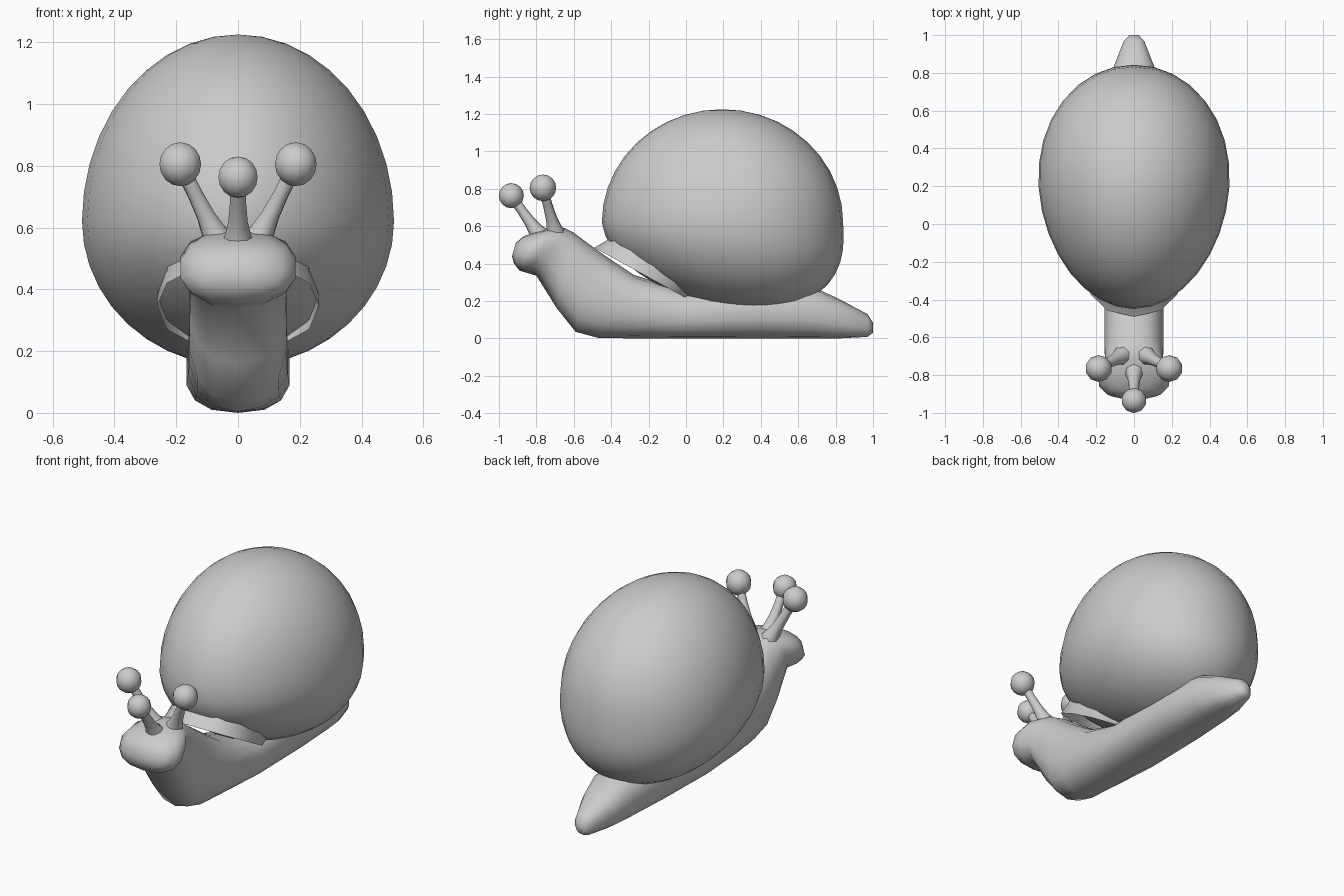
import bpy, bmesh, math
from mathutils import Vector

if "Cube" in bpy.data.objects:
    bpy.data.objects.remove(bpy.data.objects["Cube"])


def finish(name, bm, angle=60):
    bmesh.ops.recalc_face_normals(bm, faces=bm.faces)
    me = bpy.data.meshes.new(name)
    bm.to_mesh(me)
    bm.free()
    ob = bpy.data.objects.new(name, me)
    bpy.context.collection.objects.link(ob)
    bpy.ops.object.select_all(action='DESELECT')
    ob.select_set(True)
    bpy.context.view_layer.objects.active = ob
    bpy.ops.object.shade_smooth_by_angle(angle=math.radians(angle))
    return ob


def loft(name, rings, caps=True):
    bm = bmesh.new()
    loops = [[bm.verts.new(p) for p in r] for r in rings]
    n = len(loops[0])
    for a, b in zip(loops, loops[1:]):
        for i in range(n):
            j = (i + 1) % n
            bm.faces.new((a[i], a[j], b[j], b[i]))
    if caps:
        bm.faces.new(loops[0])
        bm.faces.new(loops[-1])
    return finish(name, bm)


def section(top, bottom, w, n=14, e=0.82):
    # rounded ring between a top and a bottom point on the centre plane
    t, b = Vector((0, *top)), Vector((0, *bottom))
    mid, up = (t + b) / 2, (t - b) / 2
    pts = []
    for i in range(n):
        a = 2 * math.pi * i / n
        s, c = math.sin(a), math.cos(a)
        f = lambda v: math.copysign(abs(v) ** e, v)
        pts.append(mid + up * f(c) + Vector((w * f(s), 0, 0)))
    return pts


# Body: tail, foot, neck and head in one skin
body = [
    ((1.0, .085), (1.0, .03), .025), ((.97, .13), (.97, .008), .055),
    ((.82, .21), (.82, 0), .115), ((.7, .265), (.68, 0), .145),
    ((.4, .29), (.4, 0), .17), ((0, .25), (0, 0), .17),
    ((-.28, .34), (-.3, 0), .165), ((-.43, .44), (-.47, .003), .16),
    ((-.52, .505), (-.59, .035), .16), ((-.6, .565), (-.69, .16), .16),
    ((-.65, .59), (-.8, .335), .155), ((-.71, .592), (-.85, .35), .19),
    ((-.80, .57), (-.89, .362), .19), ((-.87, .545), (-.92, .40), .145),
    ((-.91, .51), (-.93, .44), .07)]
loft("body", [section(*s) for s in body])

# Shell: sphere pulled into an egg, lower half leaning back
bm = bmesh.new()
bmesh.ops.create_uvsphere(bm, u_segments=32, v_segments=20, radius=1)
for v in bm.verts:
    x, y, z = v.co
    v.co.x = x * .505 * (1 + .08 * y)
    v.co.z = .62 + z * (.605 if z > 0 else .47)
    v.co.y = .195 + .645 * y + .18 * max(-z, 0) ** 1.5
finish("shell", bm)

# Shell opening: flared lip around the neck
lip = [section((-.49, .485), (.02, .205), .262, 12, .9),
       section((-.43, .52), (.06, .24), .262, 12, .9),
       section((-.33, .62), (.12, .36), .24, 12, .9)]
loft("shell_lip", lip, caps=False)

# Eye stalks with ball tips
def stalk(name, base, tip, r):
    base, tip = Vector(base), Vector(tip)
    d = tip - base
    q = d.to_track_quat('Z', 'Y')
    rings = []
    for t, rad in ((-.12, .06), (.08, .042), (.3, .031), (.6, .026), (1, .026)):
        rings.append([base + d * t + q @ Vector((rad * math.cos(k * math.pi / 4),
                      rad * math.sin(k * math.pi / 4), 0)) for k in range(8)])
    loft(name, rings)
    bm = bmesh.new()
    bmesh.ops.create_uvsphere(bm, u_segments=10, v_segments=8, radius=r)
    bmesh.ops.translate(bm, verts=bm.verts, vec=tip)
    finish(name + "_tip", bm)


stalk("left_stalk", (.07, -.70, .57), (.187, -.765, .805), .071)
stalk("right_stalk", (-.07, -.70, .57), (-.187, -.765, .805), .071)
stalk("middle_stalk", (0, -.79, .56), (0, -.934, .763), .067)
